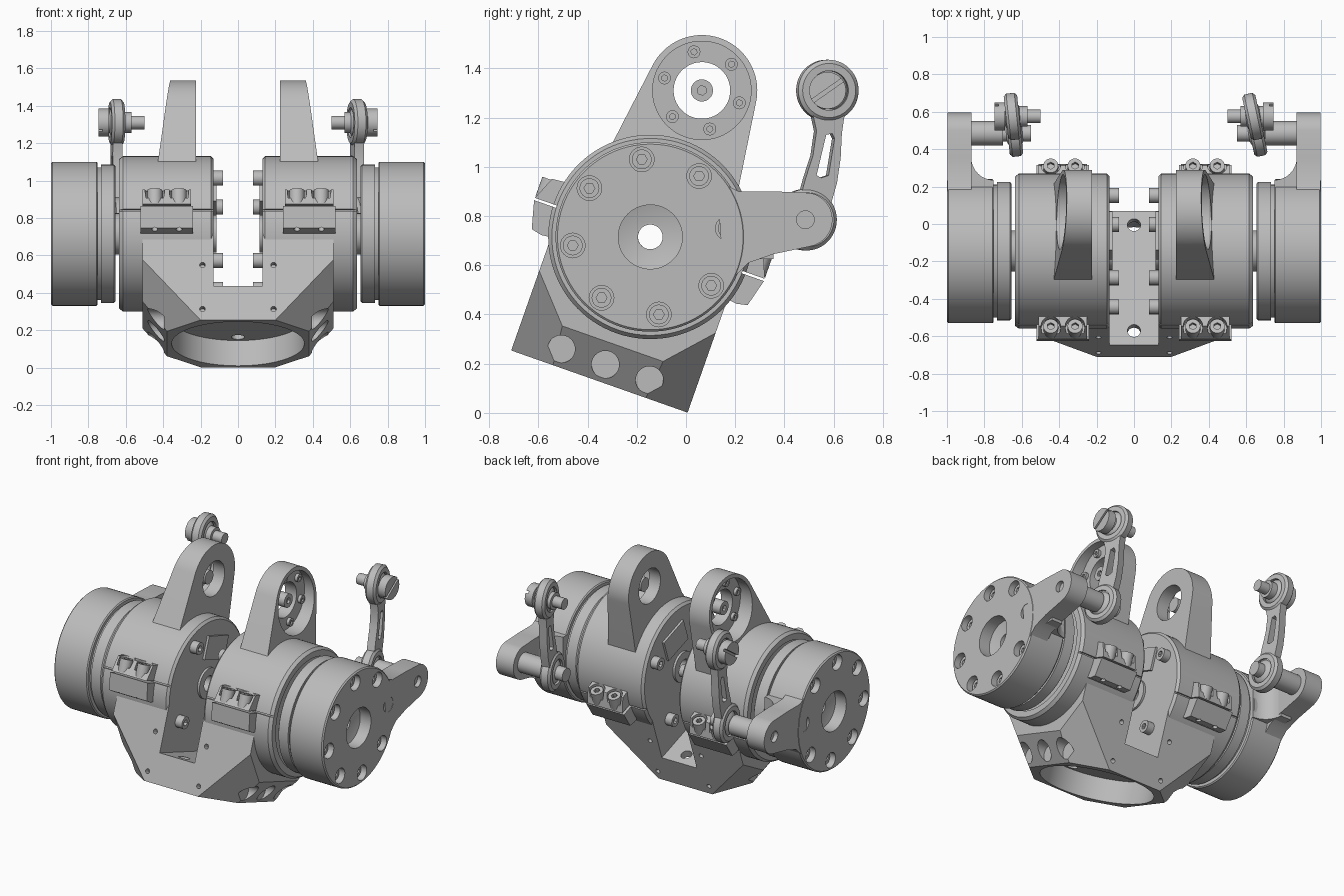
import bpy, bmesh, math
from mathutils import Matrix, Vector
from math import sin, cos, pi, radians

if "Cube" in bpy.data.objects:
    bpy.data.objects.remove(bpy.data.objects["Cube"], do_unlink=True)

grey = bpy.data.materials.new("machined grey")
grey.use_nodes = True
grey.diffuse_color = (0.5, 0.5, 0.5, 1)
grey.node_tree.nodes["Principled BSDF"].inputs["Base Color"].default_value = (0.5, 0.5, 0.5, 1)

# Everything is built around the main axis, then moved into place
PLACE = Matrix.Translation((0, -0.145, 0.715))
LEAN = PLACE @ Matrix.Rotation(radians(-19.4), 4, 'X')
FLIP = Matrix.Scale(-1, 4, (1, 0, 0))


def arc(y, z, r, a0=0, a1=360, n=40):
    full = a1 - a0 == 360
    steps = n if full else n + 1
    return [(y + r * cos(radians(a0 + (a1 - a0) * i / n)),
             z + r * sin(radians(a0 + (a1 - a0) * i / n))) for i in range(steps)]


def polar(r, start, count):
    return [(r * cos(radians(start + 360 * i / count)),
             r * sin(radians(start + 360 * i / count))) for i in range(count)]


def prism(pts, x0, x1):
    """Extrude a y-z outline along x."""
    bm = bmesh.new()
    a = [bm.verts.new((x0, y, z)) for y, z in pts]
    b = [bm.verts.new((x1, y, z)) for y, z in pts]
    bm.faces.new(a)
    bm.faces.new(b[::-1])
    for i in range(len(pts)):
        j = (i + 1) % len(pts)
        bm.faces.new((a[i], b[i], b[j], a[j]))
    bmesh.ops.recalc_face_normals(bm, faces=bm.faces)
    return bm


def rod(x0, x1, r, y=0, z=0, n=32):
    return prism(arc(y, z, r, n=n), x0, x1)


def box(x0, x1, y0, y1, z0, z1):
    return prism([(y0, z0), (y1, z0), (y1, z1), (y0, z1)], x0, x1)


def turned(bm, m):
    bm.transform(m)
    return bm


def upright(x, y, z0, z1, r, n=24):
    return turned(rod(z0, z1, r, n=n), Matrix.Translation((x, y, 0)) @ Matrix.Rotation(-pi / 2, 4, 'Y'))


def along_y(x, z, y0, y1, r, n=16):
    return turned(rod(y0, y1, r, n=n), Matrix.Translation((x, 0, z)) @ Matrix.Rotation(pi / 2, 4, 'Z'))


def lathe(profile, n=96):
    """Spin a closed (x, radius) outline around x."""
    bm = bmesh.new()
    rings = [[bm.verts.new((x, r * cos(2 * pi * i / n), r * sin(2 * pi * i / n)))
              for x, r in profile] for i in range(n)]
    for i in range(n):
        p, q = rings[i], rings[(i + 1) % n]
        for k in range(len(profile)):
            m = (k + 1) % len(profile)
            bm.faces.new((p[k], p[m], q[m], q[k]))
    bmesh.ops.recalc_face_normals(bm, faces=bm.faces)
    return bm


def new_object(name, bm):
    me = bpy.data.meshes.new(name)
    bm.to_mesh(me)
    bm.free()
    ob = bpy.data.objects.new(name, me)
    bpy.context.scene.collection.objects.link(ob)
    return ob


def smooth(ob):
    bpy.ops.object.select_all(action='DESELECT')
    ob.select_set(True)
    bpy.context.view_layer.objects.active = ob
    bpy.ops.object.shade_smooth_by_angle(angle=radians(28))


def make(name, bm, place=LEAN, cuts=(), pair=True):
    ob = new_object(name, bm)
    bpy.context.view_layer.objects.active = ob
    for c in cuts:
        tool = new_object("cutter", c)
        mod = ob.modifiers.new("cut", 'BOOLEAN')
        mod.operation, mod.solver, mod.object = 'DIFFERENCE', 'EXACT', tool
        bpy.ops.object.modifier_apply(modifier=mod.name)
        bpy.data.objects.remove(tool, do_unlink=True)
    ob.data.materials.clear()
    ob.data.materials.append(grey)
    ob.data.transform(place)
    if pair:
        twin = ob.copy()
        twin.data = ob.data.copy()
        twin.data.transform(FLIP)
        twin.data.flip_normals()
        ob.name, twin.name = name + "_left", name + "_right"
        bpy.context.scene.collection.objects.link(twin)
        smooth(twin)
    smooth(ob)


# Faceted base with slot, round socket, side pockets and screw holes
bm = bmesh.new()
for sx in (-1, 1):
    for sy in (-1, 1):
        for x, y, z in ((.2, .38, -.623), (.38, .2, -.623), (.51, .217, -.46), (.51, .38, -.28), (.51, .38, -.1)):
            bm.verts.new((sx * x, sy * y, z))
bmesh.ops.convex_hull(bm, input=bm.verts)
bmesh.ops.dissolve_limit(bm, angle_limit=.02, verts=bm.verts, edges=bm.edges)
bmesh.ops.recalc_face_normals(bm, faces=bm.faces)
cuts = [box(-.13, .13, -.6, .6, -.43, .2), rod(-.6, .6, .33, n=64), upright(0, 0, -.8, -.48, .355, 72)]
for s in (-1, 1):
    cuts += [rod(s * .395, s * .6, .056, u, -.55) for u in (-.19, 0, .19)]
    cuts.append(upright(0, s * .3, -.55, -.3, .035))
    for z in (-.31, -.56):
        cuts += [along_y(s * .19, z, t * .34, t * .45, .015) for t in (-1, 1)]
make("base_block", bm, cuts=cuts, pair=False)

# Drum housings with a split seam
housing = [(.13, .05), (.13, .4), (.145, .415), (.615, .415), (.635, .4), (.635, .36), (.615, .36), (.615, .05)]
make("housing", lathe(housing), cuts=[box(.1, .7, s * .4, s * .5, -.016, -.006) for s in (-1, 1)])
make("inner_boss", lathe([(.115, .05), (.115, .1), (.14, .1), (.14, .05)], 48))
for i, (y, z) in enumerate(polar(.33, 45, 4)):
    make(f"inner_bolt_{i}", rod(.08, .14, .04, y, z), cuts=[rod(.07, .1, .02, y, z, 6)])
make("sensor_board", box(.115, .135, -.1, .12, .15, .3))

# Clamp lugs and their bolts, front and back
for label, s in (("front", -1), ("back", 1)):
    top = [(s * y, z) for y, z in ((.34, .1), (.455, .09), (.495, -.006), (.34, -.006))]
    low = [(s * y, z) for y, z in ((.34, -.016), (.495, -.016), (.465, -.13), (.42, -.14), (.34, -.13))]
    spots = (.315, .445)
    make(label + "_lug_upper", prism(top, .25, .51), cuts=[upright(x, s * .455, .035, .2, .052) for x in spots])
    make(label + "_lug_lower", prism(low, .24, .52), cuts=[upright(x, s * .45, -.2, -.11, .016) for x in spots])
    for x in spots:
        make(label + "_lug_bolt", upright(x, s * .455, .0, .085, .04), cuts=[upright(x, s * .455, .06, .1, .02, 6)])

# Upright ears with a bearing recess and a tapered outer face
EAR = .631
ear = prism([(.28, .25)] + arc(0, EAR, .225, 8, 172, 40) + [(-.28, .25)], .225, .45)
bmesh.ops.bisect_plane(ear, geom=ear.verts[:] + ear.edges[:] + ear.faces[:], plane_co=(.36, 0, .85),
                       plane_no=Vector((.47, 0, .06)).normalized(), clear_outer=True)
bmesh.ops.holes_fill(ear, edges=[e for e in ear.edges if e.is_boundary])
bmesh.ops.recalc_face_normals(ear, faces=ear.faces)
make("ear", ear, cuts=[rod(.1, .5, .115, 0, EAR, 48), rod(.31, .5, .2, 0, EAR, 64)])
for i, (y, z) in enumerate(polar(.16, 121, 6)):
    make(f"ear_bolt_{i}", rod(.3, .33, .026, y, z + EAR, 20), cuts=[rod(.32, .4, .013, y, z + EAR, 6)])
make("ear_pin", rod(.26, .33, .045, 0, EAR), cuts=[rod(.315, .4, .02, 0, EAR, 6)])

# Output drums with bolt circle and hub
drum = [(.655, .05), (.655, .36), (.663, .37), (.733, .37), (.733, .355), (.75, .355), (.75, .378), (.757, .385),
        (.992, .385), (1, .377), (1, .13), (.92, .13), (.9, .06), (.9, .05)]
spots = polar(.317, 6.3, 8)
make("output_drum", lathe(drum), PLACE, [rod(.93, 1.1, .05, y, z) for y, z in spots])
make("output_hub", lathe([(.6, .05), (.6, .11), (.7, .11), (.7, .05)], 48), PLACE)
for i, (y, z) in enumerate(spots):
    make(f"drum_bolt_{i}", rod(.92, .965, .04, y, z), PLACE, [rod(.95, 1, .022, y, z, 6)])

# Crank arm with a swept root
LOW, HIGH = (.63, .07), (.72, .595)
arm = [(.3, -.2), (.4, -.105), (.5, -.07)] + arc(*LOW, .11, -78, 82, 24) + [(.5, .185), (.36, .185), (.27, .23)]
make("crank_arm", prism(arm, .868, .998), PLACE, [rod(.97, 1.1, .036, *LOW)])
root = [(.75, .25), (.75, .37)] + [(.75 + .12 * sin(t), .5 - .12 * cos(t)) for t in [pi / 2 * i / 8 for i in range(9)]]
root += [(.95, .5), (.95, .25)]
bm = prism([(x, y) for x, y in root], -.09, .175)
make("arm_root", turned(bm, Matrix(((0, 1, 0, 0), (0, 0, 1, 0), (1, 0, 0, 0), (0, 0, 0, 1)))), PLACE)
make("lower_pin", rod(.55, .9, .045, *LOW), PLACE)
make("lower_pin_collar", rod(.7, .88, .065, *LOW), PLACE)

# Pivot screw at the top of each link
make("upper_pin", rod(.5, .72, .036, *HIGH), PLACE)
make("upper_pin_collar", rod(.57, .69, .055, *HIGH), PLACE)
slot = turned(box(.725, .8, -.1, .1, -.008, .008), Matrix.Translation((0, *HIGH)) @ Matrix.Rotation(radians(35), 4, 'X'))
make("upper_pin_head", rod(.69, .745, .075, *HIGH), PLACE, [slot])

# Links, each with two ball eyes and a slotted bar
left_edge = [(.6, .15), (.625, .24), (.655, .33), (.67, .43), (.65, .52)]
right_edge = [(.79, .52), (.775, .42), (.77, .32), (.755, .22), (.72, .1)]
window = [(.67, .25), (.69, .24), (.72, .25), (.745, .4), (.735, .42), (.71, .415)]
for side, sign, lean in (("left", 1, 12), ("right", -1, 6)):
    swing = PLACE @ Matrix.Translation((sign * .645, .68, 0)) @ Matrix.Rotation(radians(lean), 4, 'Z') \
        @ Matrix.Translation((0, -.68, 0))
    make("link_bar_" + side, prism(left_edge + right_edge, -.026, .026), swing, [prism(window, -.1, .1)], False)
    for label, (y, z) in (("lower", LOW), ("upper", HIGH)):
        eye = lathe([(-.036, .08), (-.036, .11), (-.022, .125), (.022, .125), (.036, .11), (.036, .08)], 48)
        make(f"{label}_eye_{side}", turned(eye, Matrix.Translation((0, y, z))), swing, pair=False)
        ball = bmesh.new()
        bmesh.ops.create_uvsphere(ball, u_segments=32, v_segments=16, radius=.085)
        make(f"{label}_ball_{side}", turned(ball, Matrix.Translation((0, y, z)) @ Matrix.Scale(.6, 4, (1, 0, 0))),
             swing, pair=False)
